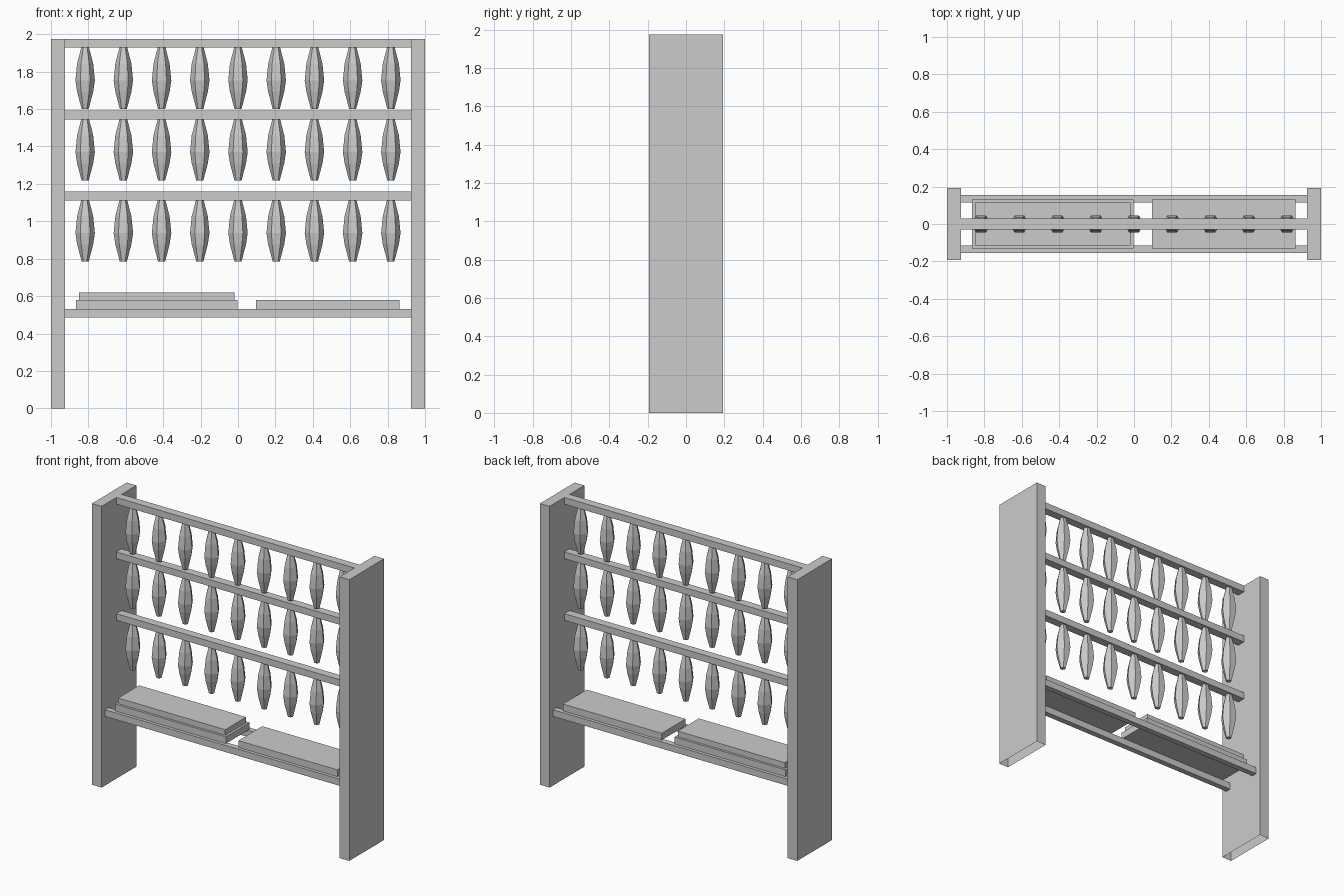
import bpy, bmesh, math

if "Cube" in bpy.data.objects:
    bpy.data.objects.remove(bpy.data.objects["Cube"])


def finish(name, bm):
    bmesh.ops.recalc_face_normals(bm, faces=bm.faces)
    mesh = bpy.data.meshes.new(name)
    bm.to_mesh(mesh)
    bm.free()
    obj = bpy.data.objects.new(name, mesh)
    bpy.context.collection.objects.link(obj)
    return obj


def box(name, x, y, z, open_bottom=False):
    bm = bmesh.new()
    bmesh.ops.create_cube(bm, size=1)
    for v in bm.verts:
        for i, (lo, hi) in enumerate((x, y, z)):
            v.co[i] = lo if v.co[i] < 0 else hi
    if open_bottom:
        bm.normal_update()
        low = [f for f in bm.faces if f.normal.z < -0.9]
        bmesh.ops.delete(bm, geom=low, context='FACES_ONLY')
    return finish(name, bm)


def spindle(name, x, top, sides=6):
    # hanging six-sided piece: (drop below the rail, radius)
    profile = [(0, 0.021), (0.085, 0.043), (0.175, 0.052), (0.235, 0.043), (0.327, 0.019)]
    bm = bmesh.new()
    rings = []
    for drop, r in profile:
        rings.append([bm.verts.new((x + r * math.cos(math.tau * i / sides),
                                    r * math.sin(math.tau * i / sides),
                                    top - drop)) for i in range(sides)])
    for a, b in zip(rings, rings[1:]):
        for i in range(sides):
            j = (i + 1) % sides
            bm.faces.new((a[i], a[j], b[j], b[i]))
    bm.faces.new(rings[0])
    bm.faces.new(rings[-1])
    return finish(name, bm)


# upright side panels, open underneath
box("left_panel", (-1, -0.925), (-0.193, 0.193), (0, 1.975), True)
box("right_panel", (0.925, 1), (-0.193, 0.193), (0, 1.975), True)

# hanging rails with their rows of spindles
for row, top in enumerate((1.975, 1.592, 1.159)):
    box(f"hanging_rail_{row}", (-0.925, 0.925), (-0.029, 0.029), (top - 0.047, top))
    for col in range(9):
        spindle(f"spindle_{row}_{col}", (col - 4) * 0.2043, top - 0.047)

# pair of lower shelf rails
for name, y in (("front_shelf_rail", (-0.154, -0.114)), ("back_shelf_rail", (0.114, 0.154))):
    box(name, (-0.925, 0.925), y, (0.485, 0.532))

# boards resting on the shelf rails
box("left_board", (-0.865, -0.002), (-0.132, 0.132), (0.532, 0.58))
box("left_top_board", (-0.85, -0.018), (-0.116, 0.116), (0.58, 0.62))
box("right_board", (0.096, 0.864), (-0.132, 0.132), (0.532, 0.58))
